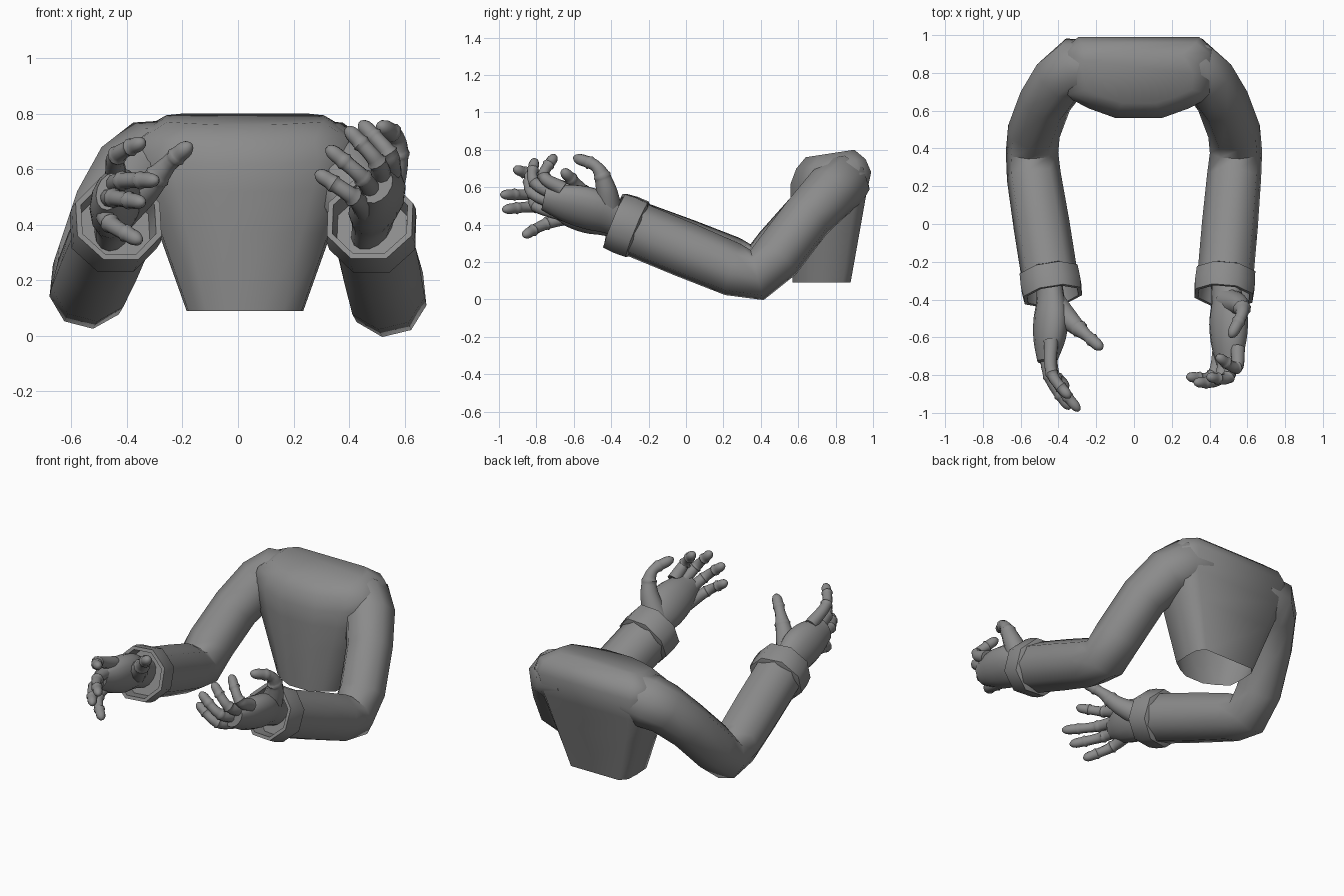
import bpy, bmesh
from math import cos, sin, pi, radians, exp, sqrt
from mathutils import Vector

if "Cube" in bpy.data.objects:
    bpy.data.objects.remove(bpy.data.objects["Cube"], do_unlink=True)

shade = (0.26, 0.26, 0.26, 1)
grey = bpy.data.materials.new("plain_grey")
grey.use_nodes = True
grey.diffuse_color = shade
grey.node_tree.nodes["Principled BSDF"].inputs["Base Color"].default_value = shade


def skin_rings(name, rings, angle, closed_start=True):
    """Join closed rings of points into a smooth-shaded tube."""
    bm = bmesh.new()
    loops = [[bm.verts.new(point) for point in ring] for ring in rings]
    for lower, upper in zip(loops, loops[1:]):
        for i in range(len(lower)):
            bm.faces.new((lower[i - 1], lower[i], upper[i], upper[i - 1]))
    if closed_start:
        bm.faces.new(loops[0][::-1])
    bm.faces.new(loops[-1])
    bmesh.ops.recalc_face_normals(bm, faces=bm.faces)
    mesh = bpy.data.meshes.new(name)
    bm.to_mesh(mesh)
    bm.free()
    mesh.materials.append(grey)
    obj = bpy.data.objects.new(name, mesh)
    bpy.context.collection.objects.link(obj)
    bpy.ops.object.select_all(action='DESELECT')
    obj.select_set(True)
    bpy.context.view_layer.objects.active = obj
    bpy.ops.object.shade_smooth_by_angle(angle=radians(angle))


def circle(sides):
    """Unit circle points, starting half a step round."""
    angles = [2 * pi * (k + 0.5) / sides for k in range(sides)]
    return [(cos(a), sin(a)) for a in angles]


def sweep(name, path, radii, sides, wide, flatness=1.0):
    """Tube along a path; wide is the broad direction, flatness squashes the other."""
    rings, previous, normal = [], None, Vector(wide)
    for i, point in enumerate(path):
        ahead = path[min(i + 1, len(path) - 1)] - point
        behind = point - path[max(i - 1, 0)]
        tangent = (ahead.normalized() + behind.normalized()).normalized()
        if previous:
            normal = previous.rotation_difference(tangent) @ normal
        normal = (normal - tangent * normal.dot(tangent)).normalized()
        across = tangent.cross(normal) * flatness
        previous = tangent
        rings.append([point + radii[i] * (normal * u + across * v) for u, v in circle(sides)])
    skin_rings(name, rings, 50)


def spline(points, fraction):
    """Point at a fraction of the way along a smooth curve through the points."""
    first, last = points[0] * 2 - points[1], points[-1] * 2 - points[-2]
    padded = [first] + points + [last]
    place = min(fraction, 0.9999) * (len(points) - 1)
    i, t = int(place), place % 1
    a, b, c, d = padded[i:i + 4]
    return b + (c - a) * t / 2 + (a - b * 2.5 + c * 2 - d / 2) * t ** 2 \
        + (b * 3 - a - c * 3 + d) * t ** 3 / 2


def finger(name, points, base, tip):
    """Tapered finger with raised joint bands and a rounded end."""
    path, radii, steps = [], [], 36
    for i in range(steps + 1):
        along = i / steps
        radius = base + (tip - base) * min(along * 1.5, 1)
        radius += sum(exp(-((along - joint) * 50) ** 2) for joint in (0.5, 0.78)) * 0.006
        if along > 0.88:
            radius *= sqrt(max(0.06, 1 - ((along - 0.88) * 8) ** 2))
        path.append(spline(points, along))
        radii.append(radius)
    sweep(name, path, radii, 10, (0.3, 0.2, 1))


# Torso, open at the waist: half width, front y, back y, front z, back z per level
half_outline = [(0.3, -1), (0.66, -0.76), (0.97, -0.46), (1, 0.2), (0.98, 0.72), (0.8, 1)]
outline = half_outline + [(-x, y) for x, y in reversed(half_outline)]
levels = [(0.21, 0.57, 0.88, 0.09, 0.09), (0.31, 0.56, 0.93, 0.37, 0.37),
          (0.37, 0.56, 0.96, 0.52, 0.54), (0.4, 0.56, 0.99, 0.62, 0.68),
          (0.38, 0.59, 0.96, 0.7, 0.75), (0.29, 0.64, 0.9, 0.76, 0.8)]
rings = []
for half, front, back, low, high in levels:
    rings.append([])
    for x, y in outline:
        blend = (y + 1) / 2
        rings[-1].append((half * x + 0.025, front + (back - front) * blend,
                          low + (high - low) * blend))
skin_rings("torso", rings, 60, closed_start=False)

# Sleeves and cuffs: the right elbow is held slightly higher
for side, sign, wrist_x, lift in (("right", -1, 0.43, 0.03), ("left", 1, 0.475, 0)):
    shoulder = [(0.22, 0.83, 0.63), (0.32, 0.83, 0.62), (0.39, 0.77, 0.57), (0.47, 0.65, 0.44)]
    elbow = [(0.53, 0.49, 0.23 + lift), (0.54, 0.38, 0.13 + lift), (0.53, 0.25, 0.16 + lift)]
    arm = [Vector((sign * x, y, z)) for x, y, z in shoulder + elbow]
    wrist = Vector((sign * wrist_x, -0.38, 0.42))
    forward = (wrist - arm[-1]).normalized()
    arm += [arm[-1].lerp(wrist, 0.4), wrist - forward * 0.1]
    sweep(side + "_sleeve", arm, [0.15, 0.16, 0.15] + [0.14] * 3 + [0.145, 0.15, 0.15],
          8, (0, 0.6, 1))
    # Outer wall, front lip, then the recessed inside of the cuff
    turn = forward.to_track_quat('Z', 'Y')
    profile = [(-0.14, 0.145), (-0.13, 0.168), (-0.06, 0.172), (0, 0.166), (0, 0.145),
               (-0.09, 0.135)]
    skin_rings(side + "_cuff", [[wrist + turn @ Vector((radius * u, radius * v, step))
                                 for u, v in circle(8)] for step, radius in profile], 50)


def hand(side, palm, little_knuckle, index_knuckle, bend, thumb, tips):
    """Flattened palm, a thumb, and four fingers spread along the knuckle line."""
    palm, thumb = [Vector(p) for p in palm], [Vector(p) for p in thumb]
    low, high = Vector(little_knuckle), Vector(index_knuckle)
    widths = [Vector((w, 0)) for w in (0.09, 0.1, 0.125, 0.115, 0.07)]
    spots = [i / 15 for i in range(16)]
    sweep(side + "_palm", [spline(palm, s) for s in spots],
          [spline(widths, s).x for s in spots], 14, high - low, 0.7)
    finger(side + "_thumb", thumb, 0.075, 0.031)
    for i, part in enumerate(("little", "ring", "middle", "index")):
        knuckle, tip = low.lerp(high, i / 3), Vector(tips[i])
        middle = knuckle.lerp(tip, 0.5) + Vector(bend)
        finger(side + "_" + part + "_finger", [knuckle, middle, tip], 0.04, 0.028)


hand("left", [(0.48, -0.28, 0.38), (0.5, -0.5, 0.48), (0.5, -0.76, 0.54)],
     (0.46, -0.63, 0.45), (0.55, -0.66, 0.59), (0.045, -0.08, -0.02),
     [(0.5, -0.41, 0.46), (0.56, -0.43, 0.6), (0.57, -0.48, 0.71), (0.51, -0.6, 0.76)],
     [(0.28, -0.81, 0.59), (0.32, -0.84, 0.68), (0.39, -0.81, 0.75), (0.44, -0.7, 0.77)])
hand("right", [(-0.45, -0.28, 0.38), (-0.44, -0.5, 0.47), (-0.46, -0.73, 0.52)],
     (-0.48, -0.58, 0.45), (-0.44, -0.62, 0.58), (-0.045, -0.02, 0.01),
     [(-0.43, -0.42, 0.45), (-0.33, -0.52, 0.53), (-0.25, -0.59, 0.62), (-0.17, -0.66, 0.69)],
     [(-0.35, -0.87, 0.34), (-0.34, -0.98, 0.48), (-0.29, -0.99, 0.56), (-0.34, -0.92, 0.7)])
